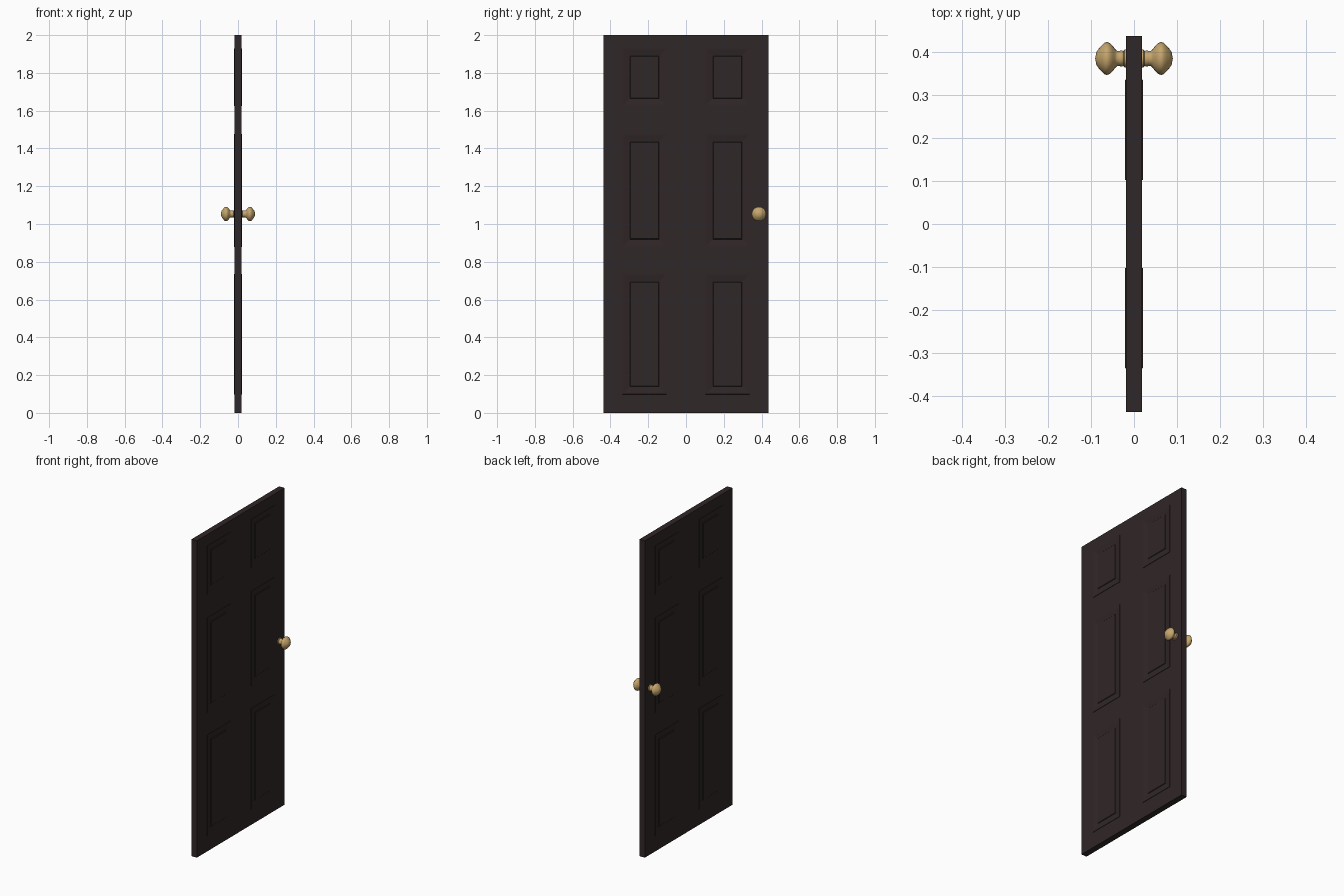
import bpy, bmesh, math
from mathutils import Matrix

if "Cube" in bpy.data.objects:
    bpy.data.objects.remove(bpy.data.objects["Cube"])

def material(name, col):
    m = bpy.data.materials.new(name)
    m.diffuse_color = (*col, 1)
    m.use_nodes = True
    m.node_tree.nodes["Principled BSDF"].inputs["Base Color"].default_value = m.diffuse_color
    return m

wood = material("dark brown wood", (0.030, 0.020, 0.020))
brass = material("brass", (0.56, 0.38, 0.15))

def make_object(name, bm, mat):
    bmesh.ops.remove_doubles(bm, verts=bm.verts, dist=0.00005)
    bmesh.ops.recalc_face_normals(bm, faces=bm.faces)
    me = bpy.data.meshes.new(name)
    bm.to_mesh(me)
    bm.free()
    me.materials.append(mat)
    ob = bpy.data.objects.new(name, me)
    bpy.context.collection.objects.link(ob)
    return ob

# Door slab: a grid of stiles and rails, odd cells become moulded panels
HALF = 0.0188
ys = [-0.438, -0.337, -0.102, 0.102, 0.337, 0.438]
zs = [0, 0.098, 0.735, 0.878, 1.476, 1.624, 1.93, 2.0]
# moulding section: (inset, distance from door centre plane)
section = [(0, HALF), (0.0008, 0.0207), (0.010, 0.0200), (0.038, 0.0155),
           (0.041, 0.0155), (0.044, 0.0185)]

bm = bmesh.new()

def quad(*pts):
    bm.faces.new([bm.verts.new(p) for p in pts])

def ring(y0, y1, z0, z1, inset, x):
    a, b, c, d = y0 + inset, y1 - inset, z0 + inset, z1 - inset
    return [(x, a, c), (x, b, c), (x, b, d), (x, a, d)]

for s in (-1, 1):
    for i in range(len(ys) - 1):
        for j in range(len(zs) - 1):
            cell = (ys[i], ys[i + 1], zs[j], zs[j + 1])
            if i % 2 and j % 2:
                rings = [ring(*cell, ins, s * x) for ins, x in section]
                for r, q in zip(rings, rings[1:]):
                    for k in range(4):
                        n = (k + 1) % 4
                        quad(r[k], r[n], q[n], q[k])
                quad(*rings[-1])
            else:
                quad(*ring(*cell, 0, s * HALF))
# Slab edges
for a, b in zip(ys, ys[1:]):
    for z in (zs[0], zs[-1]):
        quad((-HALF, a, z), (HALF, a, z), (HALF, b, z), (-HALF, b, z))
for a, b in zip(zs, zs[1:]):
    for y in (ys[0], ys[-1]):
        quad((-HALF, y, a), (HALF, y, a), (HALF, y, b), (-HALF, y, b))
make_object("door_panel", bm, wood)

# Knobs: lathed profile (distance from centre plane, radius), one per side
profile = [(0.018, 0.021), (0.022, 0.021), (0.025, 0.017), (0.028, 0.019),
           (0.033, 0.018), (0.040, 0.018), (0.044, 0.022), (0.050, 0.030),
           (0.056, 0.036), (0.063, 0.0385), (0.069, 0.037), (0.076, 0.030),
           (0.083, 0.022), (0.088, 0.014), (0.0905, 0.0)]
SEG = 20
for name, s in (("knob_left", -1), ("knob_right", 1)):
    bm = bmesh.new()
    vs = [bm.verts.new((s * x, r, 0)) for x, r in profile]
    es = [bm.edges.new(p) for p in zip(vs, vs[1:])]
    bmesh.ops.spin(bm, geom=vs + es, cent=(0, 0, 0), axis=(1, 0, 0),
                   angle=math.tau, steps=SEG, use_merge=True)
    bmesh.ops.transform(bm, matrix=Matrix.Translation((0, 0.386, 1.053)), verts=bm.verts)
    ob = make_object(name, bm, brass)
    bpy.ops.object.select_all(action='DESELECT')
    ob.select_set(True)
    bpy.context.view_layer.objects.active = ob
    bpy.ops.object.shade_smooth_by_angle(angle=math.radians(50))
